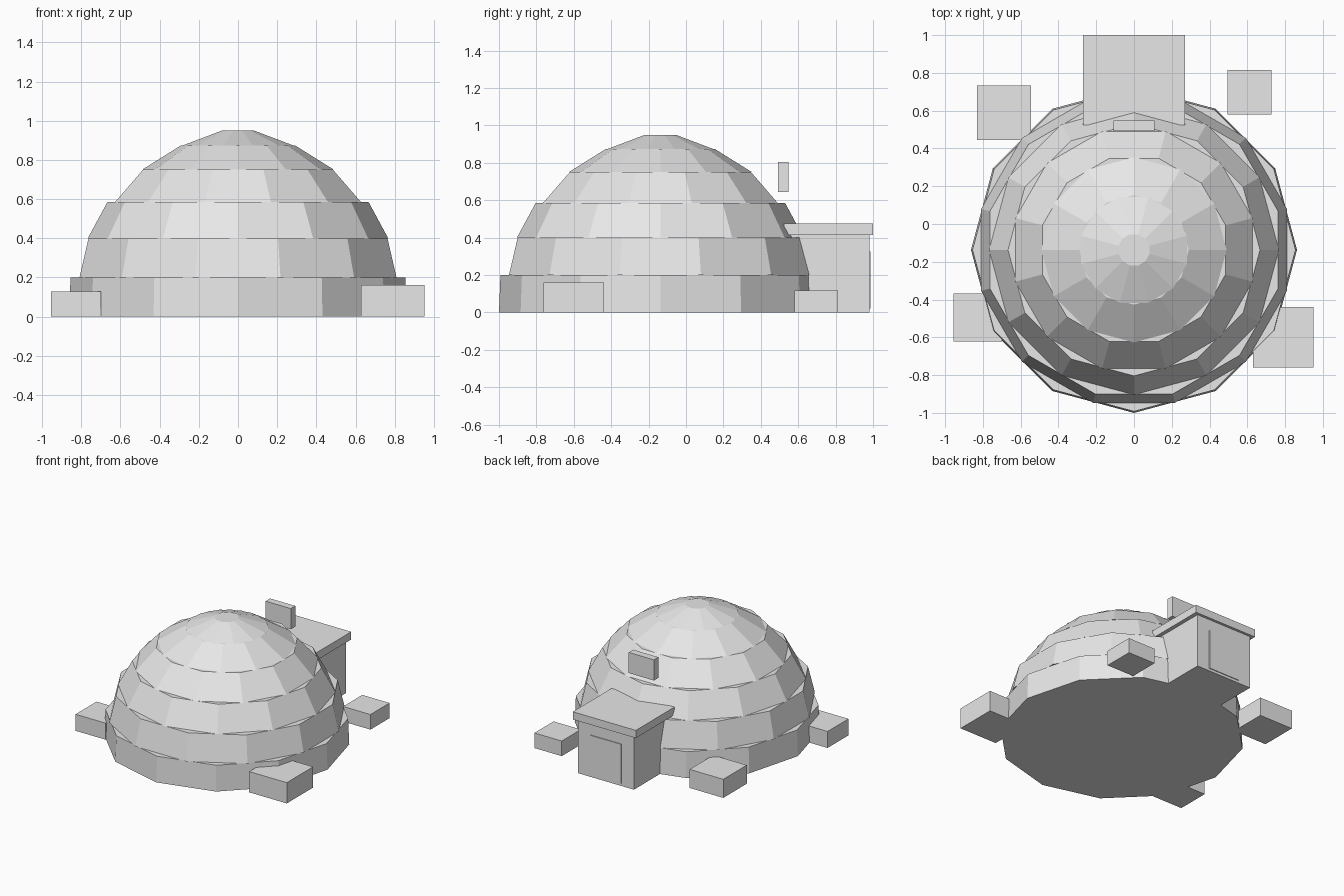
import bpy
import bmesh
import math
from mathutils import Matrix, Vector

if "Cube" in bpy.data.objects:
    bpy.data.objects.remove(bpy.data.objects["Cube"])

CY = -0.137  # dome centre in y

snow = bpy.data.materials.new("light_grey")
snow.diffuse_color = (0.8, 0.8, 0.8, 1.0)
snow.use_nodes = True
snow.node_tree.nodes["Principled BSDF"].inputs["Base Color"].default_value = snow.diffuse_color


def finish(name, bm):
    mesh = bpy.data.meshes.new(name)
    bm.to_mesh(mesh)
    bm.free()
    mesh.materials.append(snow)
    obj = bpy.data.objects.new(name, mesh)
    bpy.context.collection.objects.link(obj)
    return obj


def box(name, lo, hi):
    lo, hi = Vector(lo), Vector(hi)
    bm = bmesh.new()
    bmesh.ops.create_cube(bm, size=1.0)
    bmesh.ops.scale(bm, vec=hi - lo, verts=bm.verts)
    bmesh.ops.translate(bm, vec=(lo + hi) / 2, verts=bm.verts)
    return finish(name, bm)


def tier(name, r_low, r_high, z0, z1, turn):
    """Closed twelve-sided ring of the dome, first corner on +x before turning."""
    bm = bmesh.new()
    rings = []
    for r, z in ((r_low, z0), (r_high, z1)):
        rings.append([bm.verts.new((r * math.cos(k * math.pi / 6 + turn),
                                    CY + r * math.sin(k * math.pi / 6 + turn), z))
                      for k in range(12)])
    low, high = rings
    for k in range(12):
        j = (k + 1) % 12
        bm.faces.new((low[k], low[j], high[j], high[k]))
    bm.faces.new(high)
    bm.faces.new(low[::-1])
    return finish(name, bm)


# Dome: stacked tiers, every other one turned by half a side
tiers = [
    (0.863, 0.855, 0.0, 0.2),
    (0.838, 0.79, 0.2, 0.4),
    (0.767, 0.667, 0.4, 0.585),
    (0.65, 0.502, 0.585, 0.75),
    (0.49, 0.29, 0.75, 0.875),
    (0.29, 0.085, 0.875, 0.95),
]
for i, (r0, r1, z0, z1) in enumerate(tiers):
    tier(f"dome_tier_{i + 1}", r0, r1, z0, z1, math.radians(15) * (i % 2))

# Entrance porch at the back
box("porch", (-0.24, 0.45, 0), (0.24, 0.98, 0.415))
box("porch_roof", (-0.27, 0.525, 0.415), (0.27, 1.0, 0.475))
box("door", (-0.133, 0.978, 0.02), (0.133, 0.986, 0.325))

# Plaque above the porch
box("plaque", (-0.108, 0.492, 0.645), (0.108, 0.547, 0.805))

# Snow blocks around the base: centre x, centre y, side (half as high as wide)
blocks = [(-0.688, 0.588, 0.288), (0.612, 0.697, 0.234),
          (-0.828, -0.495, 0.256), (0.79, -0.6, 0.322)]
for i, (x, y, s) in enumerate(blocks):
    h = s / 2
    box(f"snow_block_{i + 1}", (x - h, y - h, 0), (x + h, y + h, h))
